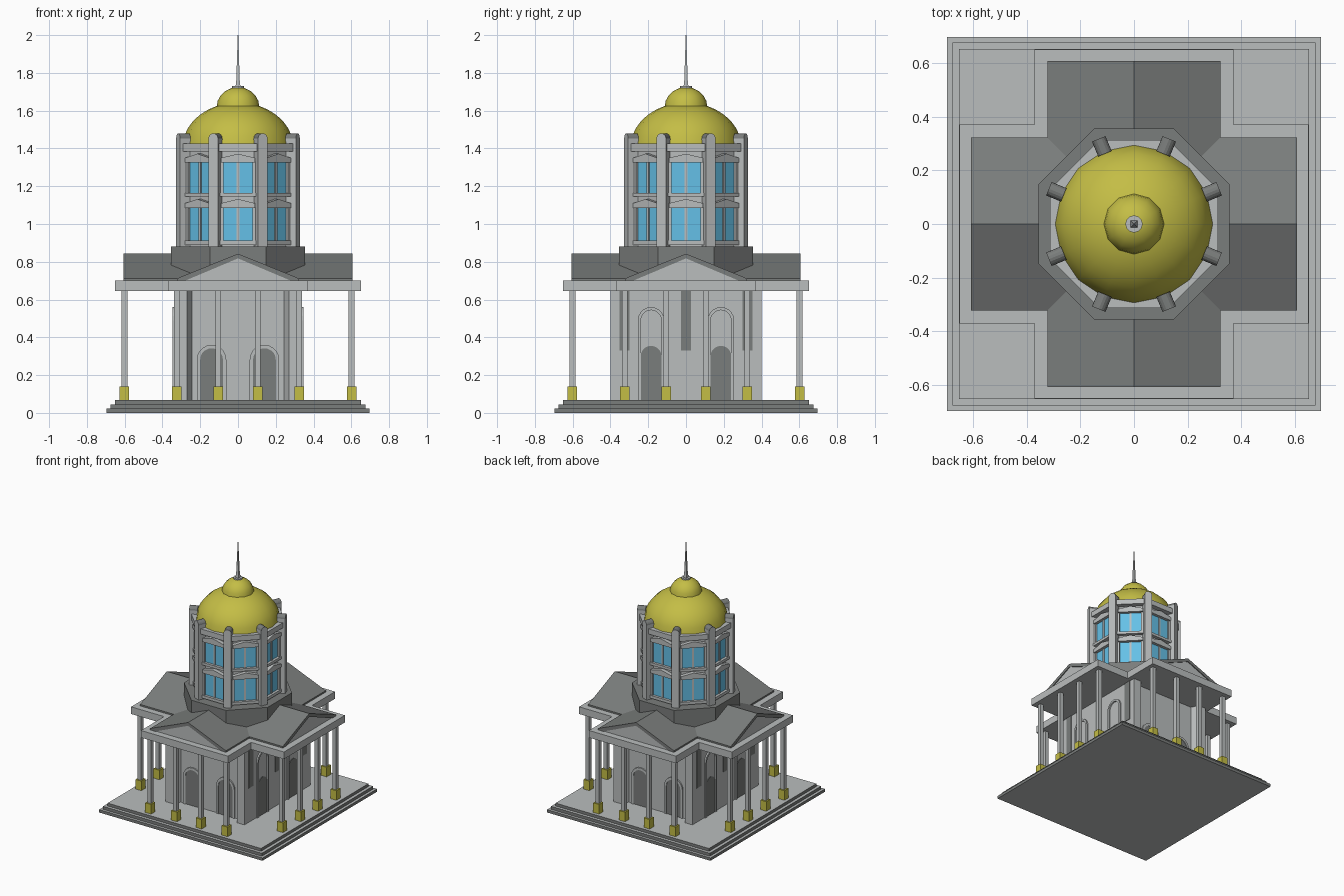
import bpy, bmesh, math
from mathutils import Vector

if "Cube" in bpy.data.objects:
    bpy.data.objects.remove(bpy.data.objects["Cube"])


def material(name, rgb):
    m = bpy.data.materials.new(name)
    m.diffuse_color = (*rgb, 1)
    m.use_nodes = True
    m.node_tree.nodes["Principled BSDF"].inputs["Base Color"].default_value = m.diffuse_color
    return m


STONE = material("light stone", (0.49, 0.51, 0.51))
DARK = material("dark slate", (0.195, 0.205, 0.20))
GOLD = material("gold", (0.55, 0.51, 0.06))
GLASS = material("blue glass", (0.13, 0.53, 0.80))


def finish(bm, name, mats, rule=None):
    bmesh.ops.recalc_face_normals(bm, faces=bm.faces)
    bm.normal_update()
    if rule:
        for f in bm.faces:
            f.material_index = rule(f)
    me = bpy.data.meshes.new(name)
    bm.to_mesh(me)
    bm.free()
    for m in mats:
        me.materials.append(m)
    ob = bpy.data.objects.new(name, me)
    bpy.context.collection.objects.link(ob)
    return ob


def prism(name, pts, d0, d1, mats, angle=None, rule=None):
    """Extrude a profile: upward if angle is None, else outward on the side turned by angle."""
    if angle is None:
        place = lambda u, v, w: Vector((u, v, w))
    else:
        s, c = math.sin(math.radians(angle)), math.cos(math.radians(angle))
        place = lambda u, v, w: Vector((u * c + w * s, u * s - w * c, v))
    bm = bmesh.new()
    lo = [bm.verts.new(place(u, v, d0)) for u, v in pts]
    hi = [bm.verts.new(place(u, v, d1)) for u, v in pts]
    bm.faces.new(lo)
    bm.faces.new(hi)
    n = len(pts)
    for i in range(n):
        j = (i + 1) % n
        bm.faces.new((lo[i], lo[j], hi[j], hi[i]))
    return finish(bm, name, mats if isinstance(mats, list) else [mats], rule)


def lathe(name, prof, n, mat, turn=0.0, smooth=None):
    bm = bmesh.new()
    rings = [[bm.verts.new((r * math.cos(turn + 2 * math.pi * i / n),
                            r * math.sin(turn + 2 * math.pi * i / n), z)) for i in range(n)]
             for r, z in prof]
    for a, b in zip(rings, rings[1:]):
        for i in range(n):
            j = (i + 1) % n
            bm.faces.new((a[i], a[j], b[j], b[i]))
    bm.faces.new(rings[0])
    bm.faces.new(rings[-1])
    ob = finish(bm, name, [mat])
    if smooth:
        bpy.ops.object.select_all(action='DESELECT')
        ob.select_set(True)
        bpy.context.view_layer.objects.active = ob
        bpy.ops.object.shade_smooth_by_angle(angle=math.radians(smooth))
    return ob


def rect(u0, u1, v0, v1):
    return [(u0, v0), (u1, v0), (u1, v1), (u0, v1)]


def square(h):
    return rect(-h, h, -h, h)


def arch(u, h, z0, top, n=10):
    """Round-headed outline, half-width h."""
    arc = [(u + h * math.cos(math.pi * i / n), top - h + h * math.sin(math.pi * i / n))
           for i in range(n + 1)]
    return [(u - h, z0), (u + h, z0)] + arc


def arch_frame(u, h, t, z0, top):
    """Band of width t around an arch."""
    return arch(u, h, z0, top)[1:] + [(u - h, z0), (u - h + t, z0)] + \
        arch(u, h - t, z0, top - t)[:1:-1] + [(u + h - t, z0)]


def octagon(a):
    r = a / math.cos(math.pi / 8)
    return [(r * math.cos(math.pi * (i + .5) / 4), r * math.sin(math.pi * (i + .5) / 4))
            for i in range(8)]


# stepped base: light treads, dark risers
for i, (h, z0, z1) in enumerate([(.695, 0, .022), (.675, .022, .045), (.652, .045, .067)]):
    prism(f"base_step_{i}", square(h), z0, z1, [STONE, DARK],
          rule=lambda f: 0 if abs(f.normal.z) > .5 else 1)

# core hall with recessed front and back
half = [(.335, -.40), (.27, -.40), (.243, -.345), (-.243, -.345), (-.27, -.40), (-.335, -.40)]
prism("core_hall", half + [(-x, -y) for x, y in half], .067, .65, STONE)

# arched doors and slit windows
for a in (0, 180):
    for s in (-1, 1):
        prism("front_door", arch(s * .14, .06, .067, .35), .34, .35, DARK, a)
        prism("front_door_frame", arch_frame(s * .14, .078, .018, .067, .36), .34, .355, STONE, a)
for a in (90, 270):
    for s in (-1, 1):
        prism("side_door", arch(s * .185, .055, .067, .355), .33, .339, DARK, a)
        prism("side_arch_frame", arch_frame(s * .185, .07, .016, .067, .56), .33, .346, STONE, a)
    for u in (-.325, 0, .325):
        prism("slit_window", rect(u - .027, u + .027, .33, .645), .33, .339, DARK, a)

# cross-shaped entablature
L, W = .65, .37
cross = [(W, -L), (W, -W), (L, -W), (L, W), (W, W), (W, L), (-W, L), (-W, W),
         (-L, W), (-L, -W), (-W, -W), (-W, -L)]
prism("entablature", cross, .645, .70, STONE)

# four porticoes: gable roof, pediment, columns
for a in (0, 90, 180, 270):
    prism("gable_roof", [(-.322, .70), (-.28, .70), (0, .818), (.28, .70), (.322, .70),
                         (.322, .712), (0, .843), (-.322, .712)], 0, .606, DARK, a)
    prism("pediment", [(-.285, .70), (.285, .70), (0, .82)], .3, .60, STONE, a)
    for u in (-.325, -.105, .105, .325):
        prism("column", rect(u - .015, u + .015, .13, .65), .586, .616, STONE, a)
        prism("column_base", rect(u - .025, u + .025, .067, .14), .577, .627, GOLD, a)

# octagonal drum
prism("drum_skirt", octagon(.356), .70, .88, DARK)
prism("drum_wall", octagon(.275), .88, 1.40, STONE)
prism("drum_cornice", octagon(.313), 1.385, 1.425, STONE)

for k in range(8):
    a = 45 * k
    # two storeys of windows with sills and peaked hoods
    for z0, z1, sill in ((.912, 1.09, .89), (1.165, 1.33, 1.145)):
        prism("window_pane", rect(-.078, .078, z0, z1), .274, .282, GLASS, a)
        prism("window_mullion", rect(-.007, .007, z0, z1), .274, .288, STONE, a)
        for s in (-1, 1):
            prism("window_jamb", rect(s * .086 - .008, s * .086 + .008, z0, z1), .27, .295, STONE, a)
        prism("window_sill", rect(-.10, .10, sill, z0), .27, .302, STONE, a)
        prism("window_hood", [(-.09, z1 - .005), (.09, z1 - .005), (.09, z1 + .02),
                              (0, z1 + .042), (-.09, z1 + .02)], .27, .305, STONE, a)
    # round-topped buttress on each corner
    prism("buttress", arch(0, .027, .88, 1.48, 8), .283, .343, [STONE, DARK], a + 22.5,
          rule=lambda f: 1 if f.normal.z > .1 else 0)


# gold domes and spire
def dome(r, h, zc, start, n):
    ts = [start + (math.pi / 2 - .03 - start) * i / n for i in range(n + 1)]
    return [(r * math.cos(t), zc + h * math.sin(t)) for t in ts]


lathe("main_dome", dome(.294, .238, 1.405, .08, 8), 16, GOLD, 0, 40)
lathe("lantern_dome", dome(.113, .105, 1.62, 0, 5), 12, GOLD, 0, 40)
lathe("finial_disc", [(.032, 1.715), (.032, 1.73)], 12, STONE)
lathe("spire", [(.018, 1.73), (.013, 1.76), (.002, 2.0)], 4, STONE, math.pi / 4)
